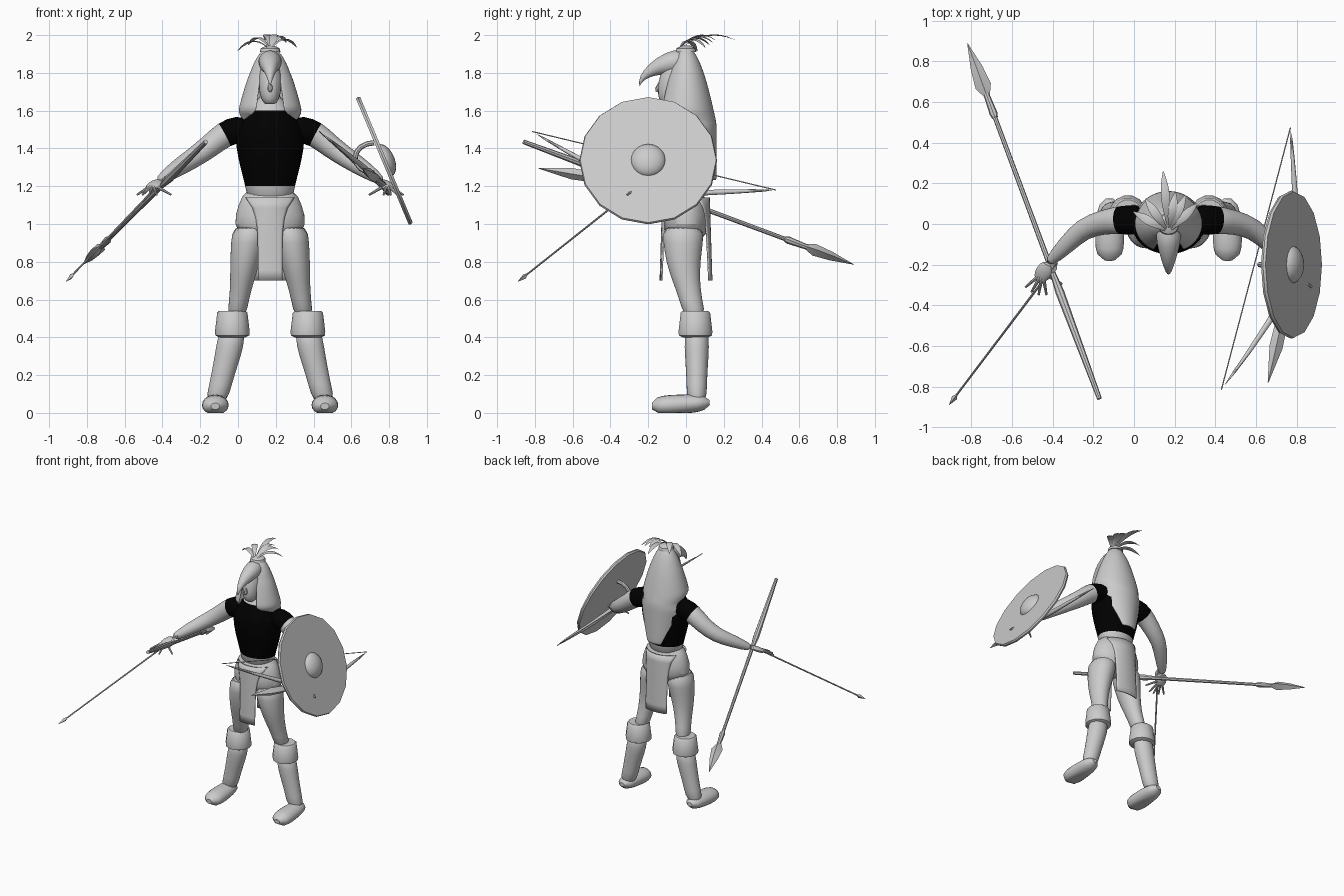
import bpy, bmesh, math
from mathutils import Vector

cube = bpy.data.objects.get("Cube")
if cube:
    bpy.data.objects.remove(cube, do_unlink=True)

CX = 0.17  # body centre line


def material(name, value):
    m = bpy.data.materials.new(name)
    m.use_nodes = True
    colour = (value, value, value, 1)
    m.diffuse_color = colour
    m.node_tree.nodes["Principled BSDF"].inputs["Base Color"].default_value = colour
    return m


GREY = material("plain grey", 0.6)
BLACK = material("black cloth", 0)


def finish(name, bm, is_black=None, subdiv=0, thick=0, angle=40):
    bmesh.ops.recalc_face_normals(bm, faces=bm.faces)
    for face in bm.faces:
        face.smooth = True
        if is_black and is_black(face.calc_center_median()):
            face.material_index = 1
    mesh = bpy.data.meshes.new(name)
    bm.to_mesh(mesh)
    bm.free()
    mesh.materials.append(GREY)
    mesh.materials.append(BLACK)
    mesh.set_sharp_from_angle(angle=math.radians(angle))
    ob = bpy.data.objects.new(name, mesh)
    bpy.context.collection.objects.link(ob)
    if thick:
        ob.modifiers.new("thickness", "SOLIDIFY").thickness = thick
    if subdiv:
        smooth = ob.modifiers.new("smooth", "SUBSURF")
        smooth.levels = smooth.render_levels = subdiv


def loft(name, rings, sides=16, level=False, flat=1, **options):
    """Skin elliptical rings (x, y, z, half width); flat scales the other half axis."""
    bm = bmesh.new()
    points = [Vector(ring[:3]) for ring in rings]
    loops, across = [], None
    for i, point in enumerate(points):
        if level:
            across, deep = Vector((1, 0, 0)), Vector((0, 1, 0))
        else:
            along = (points[min(i + 1, len(points) - 1)] - points[max(i - 1, 0)]).normalized()
            across = across - along * across.dot(along) if across else along.cross(Vector((0, 0, 1)))
            across.normalize()
            deep = across.cross(along)
        loop = []
        for k in range(sides):
            a = math.tau * k / sides
            p = point + rings[i][3] * (across * math.cos(a) + deep * flat * math.sin(a))
            p.z = max(p.z, 0)
            loop.append(bm.verts.new(p))
        loops.append(loop)
    for low, high in zip(loops, loops[1:]):
        for k in range(sides):
            bm.faces.new((low[k - 1], low[k], high[k], high[k - 1]))
    bm.faces.new(loops[0])
    bm.faces.new(loops[-1])
    finish(name, bm, **options)


def column(name, bottom, widths, **options):
    """Upright body part with one half width every tenth of a unit."""
    rings = [(CX, 0, bottom + k / 10, w) for k, w in enumerate(widths)]
    loft(name, rings, sides=24, level=True, subdiv=1, **options)


def rod(name, start, end, stations, sides=8, **options):
    """Straight turned part; stations are (fraction along, radius)."""
    start, end = Vector(start), Vector(end)
    loft(name, [(*start.lerp(end, t), r) for t, r in stations], sides, **options)


def sheet(name, rows, columns=32, **options):
    """Curved cloth; rows are (z, rx, ry, first angle, last angle), angle 0 facing front."""
    bm = bmesh.new()
    grid = []
    for z, rx, ry, first, last in rows:
        angles = [math.radians(first + (last - first) * k / columns) for k in range(columns + 1)]
        grid.append([bm.verts.new((CX + rx * math.sin(a), -ry * math.cos(a), z)) for a in angles])
    for upper, lower in zip(grid, grid[1:]):
        for k in range(columns):
            bm.faces.new((upper[k], upper[k + 1], lower[k + 1], lower[k]))
    bmesh.ops.remove_doubles(bm, verts=bm.verts, dist=0.001)
    finish(name, bm, thick=0.008, angle=60, **options)


# Torso with black vest, and hips
column("torso", 1.1, [.12, .13, .16, .18, .19, .1, .05], flat=.82,
       is_black=lambda c: 1.2 < c.z < 1.6)
column("hips", .9, [.14, .2, .17, .13], flat=.66)

# Loincloth flaps, flared at the waist
for name, turn, half in (("front_flap", 0, .065), ("back_flap", 180, .09)):
    rows = []
    for k in range(9):
        t = k / 8
        rx = .15 + .05 * t
        spread = math.degrees(math.asin((half + (.13 - half) * (1 - t) ** 6) / rx))
        rows.append((1.14 - .44 * t, rx, .126 + .014 * t, turn - spread, turn + spread))
    sheet(name, rows, columns=12)

# Head and nose
head = []
for k in range(1, 12):
    a = math.pi * k / 12
    head.append((CX, -.07 - .02 * math.cos(a), 1.75 - .12 * math.cos(a), .06 * math.sin(a) ** .7))
loft("head", head, 20, level=True, flat=1.25)
rod("nose", (CX, -.13, 1.77), (CX, -.155, 1.7), [(0, .005), (.8, .014), (1, .006)])

# Hood opening at the face and hanging down the back as a mantle
rows = []
for k in range(19):
    drop = .71 * (k / 18) ** 1.4
    rx = .29 * math.sqrt(drop)
    ry, gap = .87 * rx, 0
    if drop > .4:
        rx, ry = .18 - .15 * (drop - .4), .162
        gap = 105 + 160 * (drop - .4)
    elif drop > .14:
        gap = 26
    rows.append((1.94 - drop, rx, ry, gap, 360 - gap))
sheet("hood", rows, subdiv=1)

# Hooked beak above the brow
beak = [(0, 1.87, .07), (-.1, 1.85, .06), (-.18, 1.82, .035), (-.24, 1.77, .014), (-.245, 1.73, .002)]
loft("beak", [(CX, *ring) for ring in beak], subdiv=1)

# Fanned crest feathers
fan = [(-60, .2), (-35, .2), (-5, .3), (10, .2), (25, .2), (45, .2)]
for i, (angle, length) in enumerate(fan):
    side, back = math.sin(math.radians(angle)), math.cos(math.radians(angle))
    rings = []
    for k in range(9):
        t = k / 8
        z = 1.92 + t * (.055 - .08 * side * side) + .2 * t * (1 - t)
        rings.append((CX + t * length * side, t * length * back - .04, z, .002 + .02 * math.sin(math.pi * t ** 1.3)))
    loft(f"crest_feather_{i + 1}", rings, 8, flat=.15)
loft("crest_knot", [(CX, 0, 1.91, .055), (CX, 0, 1.93, .05), (CX, 0, 1.945, .02)], level=True)

# Limbs, built once per side
for side, sign in (("left", 1), ("right", -1)):
    def outward(rings):
        return [(CX + sign * ring[0], *ring[1:]) for ring in rings]

    leg = []
    for k, r in enumerate([.1, .092, .08, .064, .052, .052]):
        z = 1 - k / 10
        leg.append((.1 + .16 * (1 - z), max(-.015, .175 - .25 * z), z, r))
    loft(side + "_leg", outward(leg), 20, level=True, flat=1.15, subdiv=1)

    cuff = [(.54, .07), (.53, .08), (.43, .092), (.41, .09), (.4, .07)]
    loft(side + "_boot_cuff", outward([(.2, .05, *ring) for ring in cuff]), 14, level=True)
    shaft = []
    for k, r in enumerate([.07, .074, .066, .06, .06]):
        z = .45 - k / 10
        shaft.append((.2 + .25 * max(0, .4 - z), .057, z, r))
    loft(side + "_boot_shaft", outward(shaft), 20, level=True, flat=.9, subdiv=1)
    foot = []
    for k in range(11):
        t = k / 10
        bulge = .3 + .7 * math.sqrt(1 - abs(2 * t - 1) ** 3)
        foot.append((.29, .305 * t - .18, .035 + .02 * t, bulge * (.077 - .016 * t)))
    loft(side + "_foot", outward(foot), 20, flat=.75)

    arm = [(.1, .02, 1.5, .06), (.17, .02, 1.5, .077), (.24, .02, 1.48, .07), (.32, .01, 1.41, .062),
           (.42, -.02, 1.34, .054), (.5, -.1, 1.29, .046), (.6, -.2, 1.22, .026)]
    loft(side + "_arm", outward(arm), subdiv=1, is_black=lambda c: abs(c.x - CX) < .23)
    palm = [(.59, -.19, 1.23, .028), (.61, -.23, 1.21, .045), (.64, -.28, 1.18, .035)]
    loft(side + "_palm", outward(palm), flat=.45, subdiv=1)
    for i, angle in enumerate((-40, -60, -80, -100, -150)):
        x, y = math.cos(math.radians(angle)), math.sin(math.radians(angle))
        finger = [(.62 + x * reach, y * reach - .24, 1.21 - reach / 2, .011 - reach / 20) for reach in (.02, .07, .11)]
        loft(f"{side}_finger_{i + 1}", outward(finger), 8)

# Round shield with boss and arm strap
centre, facing = Vector((.775, -.2, 1.335)), Vector((.92, 0, .385))
front = centre + facing
rod("shield", centre, front, [(-.012, .36), (0, .365), (.012, .36)], 16)
dome = []
for k in range(7):
    a = math.pi * k / 13
    dome.append((.055 * math.sin(a), .093 * math.cos(a)))
rod("shield_boss", centre, front, dome, 20)
strap = []
for k in range(9):
    a = math.pi * k / 8
    strap.append((.72 - .1 * math.sin(a), -.2, 1.35 + .08 * math.cos(a), .014))
loft("shield_strap", strap, 8)

# Bow, string and short blade in the left hand
bow_top, bow_foot = (.43, -.815, 1.49), (.77, .475, 1.18)
loft("bow", [(*bow_top, .006), (.69, -.46, 1.285, .018), (.79, -.24, 1.19, .018), (.8, 0, 1.16, .018),
             (.79, .2, 1.17, .015), (*bow_foot, .006)], 8, subdiv=1)
rod("bow_string", bow_top, bow_foot, [(0, .003), (1, .003)])
rod("short_blade", (.79, -.2, 1.2), (.66, -.78, 1.295),
    [(0, .012), (.4, .012), (.5, .03), (.7, .033), (1, .002)], 4, flat=.9)

# Spear and arrow in the right hand
butt, point = (-.17, -.86, 1.435), (-.82, .89, .785)
rod("spear_shaft", butt, point, [(0, .012), (.3, .022), (.36, .013), (.85, .011)])
rod("spear_socket", butt, point, [(.79, .014), (.8, .02), (.86, .014)])
rod("spear_head", butt, point, [(.85, .014), (.88, .04), (.93, .03), (1, .001)], 4, flat=.8)
nock, tip = (-.38, -.19, 1.25), (-.91, -.89, .695)
rod("arrow_shaft", nock, tip, [(0, .006), (.95, .005)])
rod("arrow_head", nock, tip, [(.93, .005), (.95, .014), (1, .001)], 4)
rod("arrow_fletching", nock, tip, [(0, .004), (.03, .02), (.1, .018), (.15, .004)], 4, flat=.2)
